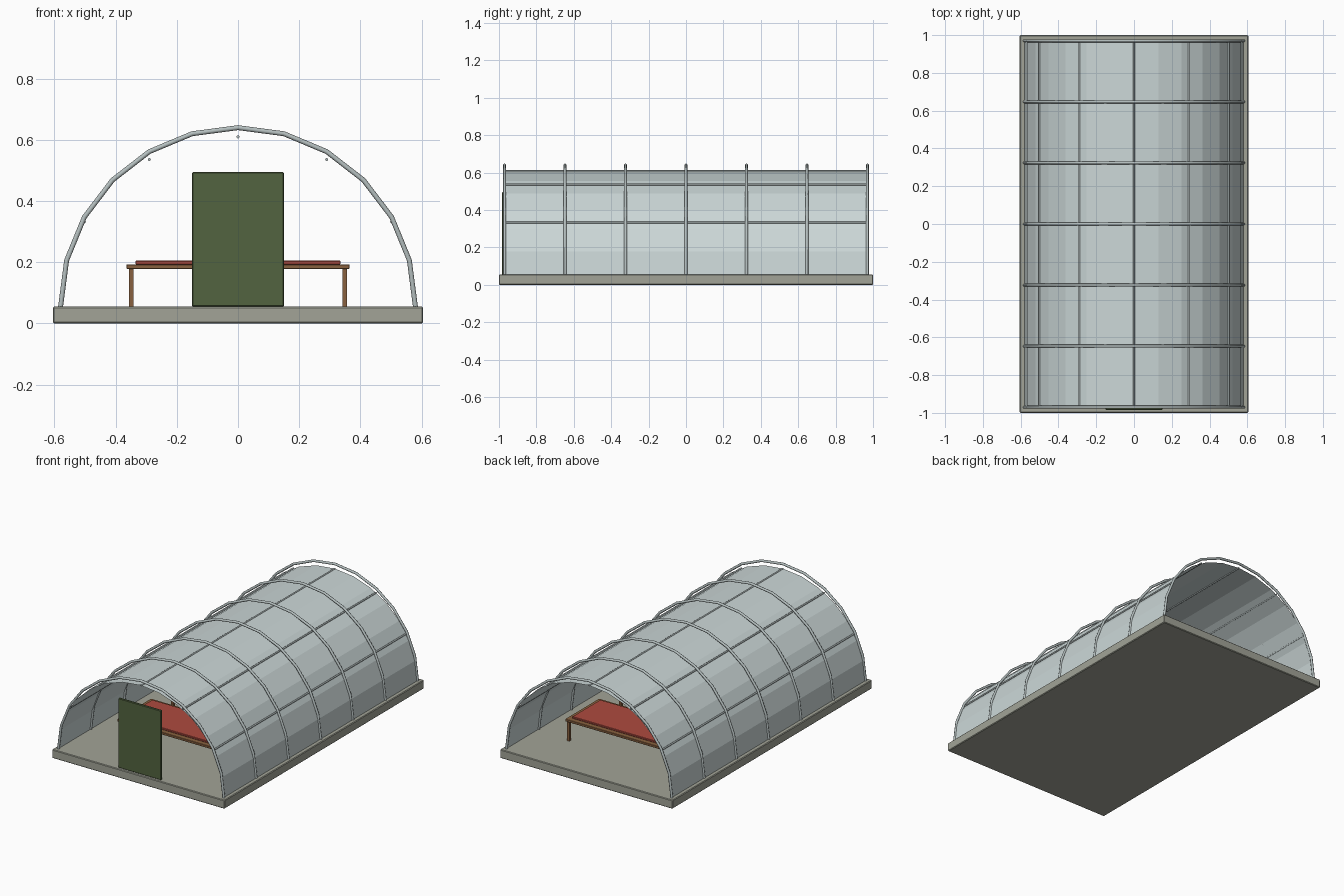
import bpy, bmesh
from math import sin, cos, pi

cube = bpy.data.objects.get("Cube")
if cube:
    bpy.data.objects.remove(cube, do_unlink=True)

FLOOR = 0.055      # top of the slab
HALF = 0.97        # half length of the tunnel


def material(name, r, g, b):
    m = bpy.data.materials.new(name)
    m.use_nodes = True
    m.diffuse_color = (r, g, b, 1)
    m.node_tree.nodes["Principled BSDF"].inputs["Base Color"].default_value = (r, g, b, 1)
    return m


concrete = material("concrete grey", 0.36, 0.37, 0.31)
sheeting = material("pale sheeting", 0.60, 0.68, 0.68)
steel = material("galvanised steel", 0.46, 0.52, 0.52)
green = material("door green", 0.085, 0.125, 0.05)
wood = material("bench wood", 0.25, 0.12, 0.05)
red = material("tray red", 0.42, 0.07, 0.05)


def link(name, mesh, mat):
    obj = bpy.data.objects.new(name, mesh)
    mesh.materials.append(mat)
    bpy.context.collection.objects.link(obj)
    return obj


def box(name, mat, x, y, z, bevel=0.0):
    """Box from (low, high) pairs, with an optional small edge bevel."""
    bm = bmesh.new()
    bmesh.ops.create_cube(bm, size=1)
    for v in bm.verts:
        for i, (lo, hi) in enumerate((x, y, z)):
            v.co[i] = lo if v.co[i] < 0 else hi
    mesh = bpy.data.meshes.new(name)
    bm.to_mesh(mesh)
    bm.free()
    obj = link(name, mesh, mat)
    if bevel:
        mod = obj.modifiers.new("edges", "BEVEL")
        mod.width = bevel
        mod.segments = 1
    return obj


def tube(name, mat, points, radius):
    """Round bar along a polyline, turned into a mesh."""
    curve = bpy.data.curves.new(name, "CURVE")
    curve.dimensions = "3D"
    curve.bevel_depth = radius
    curve.bevel_resolution = 2
    curve.use_fill_caps = True
    spline = curve.splines.new("POLY")
    spline.points.add(len(points) - 1)
    for p, co in zip(spline.points, points):
        p.co = (*co, 1)
    temp = bpy.data.objects.new(name + " path", curve)
    bpy.context.collection.objects.link(temp)
    bpy.context.view_layer.update()
    graph = bpy.context.evaluated_depsgraph_get()
    mesh = bpy.data.meshes.new_from_object(temp.evaluated_get(graph))
    bpy.data.objects.remove(temp, do_unlink=True)
    mesh.materials.clear()
    return link(name, mesh, mat)


def arch(steps, y, rx, rz):
    return [(rx * cos(pi * i / steps), y, FLOOR + rz * sin(pi * i / steps))
            for i in range(steps + 1)]


# Foundation slab
box("foundation_slab", concrete, (-0.605, 0.605), (-1, 1), (0, FLOOR), 0.004)

# Tunnel cover: one faceted open sheet
bm = bmesh.new()
front, back = ([bm.verts.new(p) for p in arch(14, y, 0.58, 0.555)] for y in (-HALF, HALF))
for i in range(14):
    bm.faces.new((front[i], back[i], back[i + 1], front[i + 1]))
bmesh.ops.recalc_face_normals(bm, faces=bm.faces)
bm.faces.ensure_lookup_table()
if bm.faces[7].normal.z < 0:
    bmesh.ops.reverse_faces(bm, faces=bm.faces)
mesh = bpy.data.meshes.new("cover_sheet")
bm.to_mesh(mesh)
bm.free()
link("cover_sheet", mesh, sheeting)

# Hoops
for i in range(7):
    tube(f"hoop_{i + 1}", steel, arch(12, HALF * (i / 3 - 1), 0.58, 0.585), 0.008)

# Lengthwise rails
for i in range(1, 6):
    a = pi * i / 6
    x, z = 0.58 * cos(a), FLOOR + 0.555 * sin(a)
    tube(f"rail_{i}", steel, [(x, -HALF, z), (x, HALF, z)], 0.005)

# Door at the front
box("door", green, (-0.15, 0.15), (-0.985, -0.97), (FLOOR, 0.495), 0.003)

# Three crosswise benches with trays
for n, y in enumerate((-0.52, 0, 0.52), 1):
    box(f"bench_top_{n}", wood, (-0.365, 0.365), (y - 0.17, y + 0.17), (0.178, 0.193), 0.002)
    box(f"bench_tray_{n}", red, (-0.335, 0.335), (y - 0.14, y + 0.14), (0.193, 0.205), 0.002)
    for sx, xname in ((-1, "right"), (1, "left")):
        for sy, yname in ((-1, "front"), (1, "back")):
            lx, ly = sx * 0.349, y + sy * 0.154
            box(f"bench_leg_{n}_{yname}_{xname}", wood, (lx - 0.008, lx + 0.008),
                (ly - 0.008, ly + 0.008), (FLOOR, 0.178))
